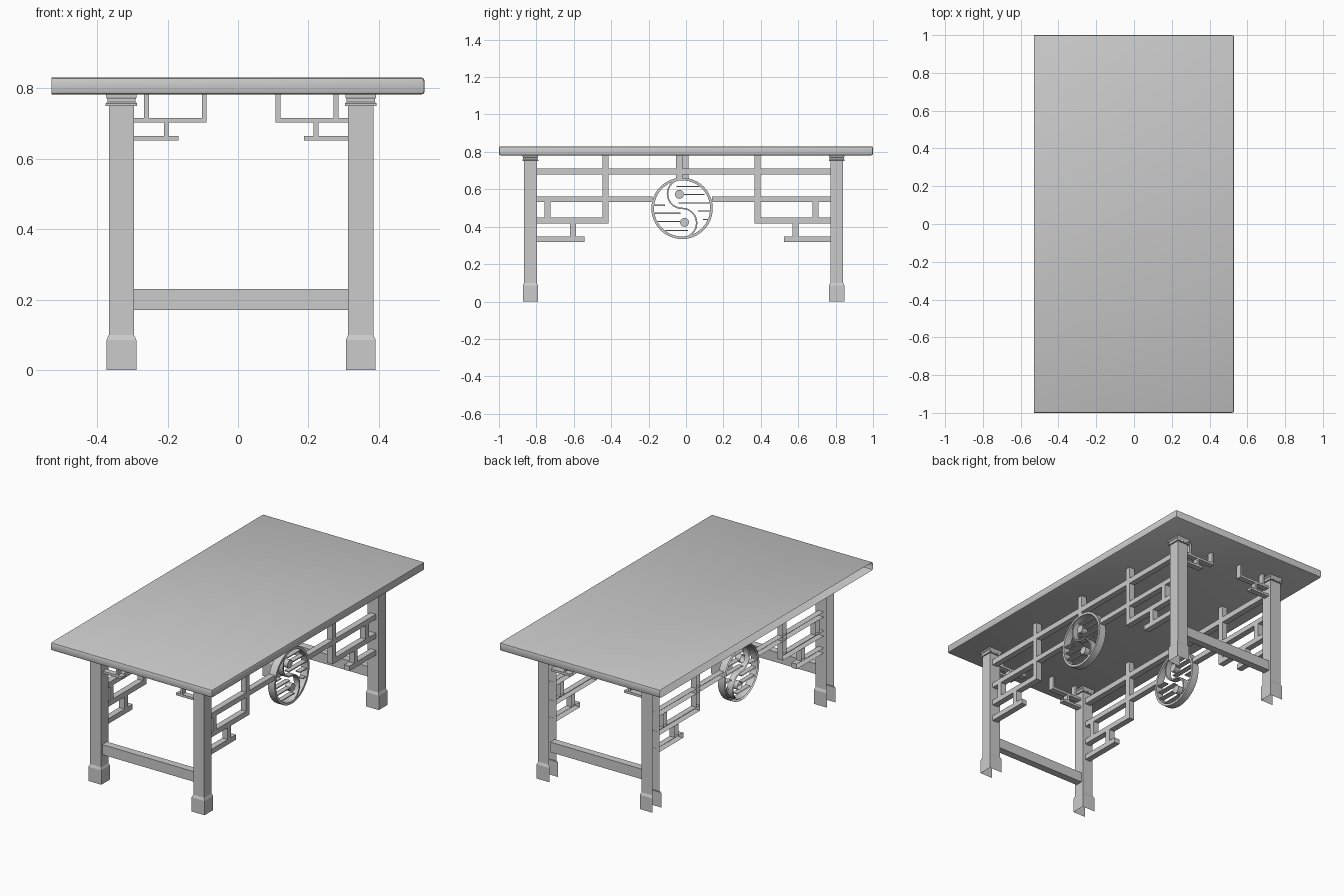
import bpy, bmesh, math
from mathutils import Vector

if "Cube" in bpy.data.objects:
    bpy.data.objects.remove(bpy.data.objects["Cube"])

LEG_X = (-0.331, 0.3485)
LEG_Y = (-0.832, 0.806)


def finish(bm, name, smooth=False):
    # left-facing sides are open throughout the model
    bmesh.ops.recalc_face_normals(bm, faces=bm.faces[:])
    bm.normal_update()
    left = [f for f in bm.faces if f.normal.x < -0.8]
    bmesh.ops.delete(bm, geom=left, context='FACES')
    me = bpy.data.meshes.new(name)
    bm.to_mesh(me)
    bm.free()
    ob = bpy.data.objects.new(name, me)
    bpy.context.collection.objects.link(ob)
    if smooth:
        bpy.context.view_layer.objects.active = ob
        ob.select_set(True)
        bpy.ops.object.shade_smooth_by_angle(angle=math.radians(30))
        ob.select_set(False)


def box(bm, x0, x1, y0, y1, z0, z1):
    vs = bmesh.ops.create_cube(bm, size=1)['verts']
    for v in vs:
        v.co = Vector(((x0 + x1) / 2 + v.co.x * (x1 - x0),
                       (y0 + y1) / 2 + v.co.y * (y1 - y0),
                       (z0 + z1) / 2 + v.co.z * (z1 - z0)))


def strip(bm, outer, inner, x0, x1, closed):
    # band between two (y, z) paths, given depth along x
    rows = [[bm.verts.new((x, y, z)) for x, (y, z) in
             ((x0, o), (x1, o), (x1, i), (x0, i))] for o, i in zip(outer, inner)]
    n = len(rows)
    for k in range(n if closed else n - 1):
        a, b = rows[k], rows[(k + 1) % n]
        for j in range(4):
            bm.faces.new((a[j], a[(j + 1) % 4], b[(j + 1) % 4], b[j]))


def arc(cy, cz, r, a0, a1, n):
    return [(cy + r * math.cos(math.radians(a0 + (a1 - a0) * i / n)),
             cz + r * math.sin(math.radians(a0 + (a1 - a0) * i / n))) for i in range(n + 1)]


# tabletop with eased edges, cut square on the left
bm = bmesh.new()
box(bm, -0.56, 0.53, -1, 1, 0.782, 0.83)
bmesh.ops.bevel(bm, geom=bm.edges[:], offset=0.009, segments=2, profile=0.5, affect='EDGES')
bmesh.ops.bisect_plane(bm, geom=bm.verts[:] + bm.edges[:] + bm.faces[:],
                       plane_co=(-0.53, 0, 0), plane_no=(-1, 0, 0), clear_outer=True)
finish(bm, "tabletop", True)

# legs: square profile with foot block and moulded cap
PROFILE = [(0, .0425), (.085, .0425), (.1, .0358), (.75, .0358), (.75, .0445), (.757, .0445),
           (.761, .040), (.769, .040), (.774, .0435), (.782, .0435)]
for sx, x in zip(("left", "right"), LEG_X):
    for sy, y in zip(("front", "back"), LEG_Y):
        bm = bmesh.new()
        rings = [[bm.verts.new((x + a * h, y + b * h * 0.96, z))
                  for a, b in ((-1, -1), (1, -1), (1, 1), (-1, 1))] for z, h in PROFILE]
        for p, q in zip(rings, rings[1:]):
            for j in range(4):
                bm.faces.new((p[j], p[(j + 1) % 4], q[(j + 1) % 4], q[j]))
        bm.faces.new(rings[-1])
        finish(bm, f"{sy}_{sx}_leg")

# end stretchers and end brackets (mirrored about x = 0.009)
for sy, y in zip(("front", "back"), LEG_Y):
    bm = bmesh.new()
    box(bm, -0.296, 0.314, y - .022, y + .022, 0.17, 0.23)
    finish(bm, sy + "_stretcher")
    for s, side in ((-1, "left"), (1, "right")):
        bm = bmesh.new()
        for u0, u1, z0, z1 in ((.098, .305, .702, .716), (.098, .111, .716, .782),
                               (.262, .276, .716, .782), (.206, .219, .665, .702),
                               (.178, .305, .651, .665)):
            a, b = sorted((0.009 + s * u0, 0.009 + s * u1))
            box(bm, a, b, y - .017, y + .017, z0, z1)
        finish(bm, f"{sy}_{side}_bracket")

# long side panels: lattice (y0, y1, z0, z1) and round medallion
LATTICE = [(-.80, .773, .678, .711),
           (-.80, -.18, .531, .561), (.138, .773, .531, .561),
           (-.80, -.414, .418, .449), (.366, .773, .418, .449),
           (-.80, -.543, .317, .347), (.524, .773, .317, .347),
           (-.446, -.414, .449, .782), (.366, .398, .449, .782),
           (-.757, -.725, .449, .531), (.676, .709, .449, .531),
           (-.62, -.588, .347, .418), (.57, .602, .347, .418)]
SLATS = [(-.05, .075, .615), (-.012, .1, .573), (-.04, .133, .527),
         (-.165, -.03, .472), (-.155, .015, .428), (-.11, .01, .38),
         (-.17, -.112, .515), (.065, .136, .484), (.09, .13, .438)]
CY, CZ = -0.021, 0.498
for side, x, my in (("left", LEG_X[0], -.02), ("right", LEG_X[1], -.053)):
    bm = bmesh.new()
    for r in LATTICE + [(my, my + .033, .655, .782)]:
        box(bm, x - .018, x + .018, *r)
    finish(bm, side + "_lattice")

    bm = bmesh.new()
    strip(bm, arc(CY, CZ, .164, 0, 352.5, 47), arc(CY, CZ, .150, 0, 352.5, 47),
          x - .022, x + .022, True)
    finish(bm, side + "_medallion_ring", True)

    # S-shaped divider: two half circles
    bm = bmesh.new()
    r, t = .078, .004
    o = arc(CY, CZ + r, r + t, 90, 270, 16) + arc(CY, CZ - r, r - t, 90, -90, 16)[1:]
    i = arc(CY, CZ + r, r - t, 90, 270, 16) + arc(CY, CZ - r, r + t, 90, -90, 16)[1:]
    strip(bm, o, i, x - .018, x + .018, False)
    finish(bm, side + "_medallion_curve", True)

    # slats and round studs
    bm = bmesh.new()
    for y0, y1, z in SLATS:
        box(bm, x - .015, x + .015, y0, y1, z - .003, z + .003)
    finish(bm, side + "_medallion_slats")
    bm = bmesh.new()
    for y, z in ((-.035, .573), (-.008, .423)):
        pts = arc(y, z, .024, 0, 337.5, 15)
        a = [bm.verts.new((x - .018, *p)) for p in pts]
        b = [bm.verts.new((x + .018, *p)) for p in pts]
        bm.faces.new(a)
        bm.faces.new(b)
        for k in range(16):
            bm.faces.new((a[k], a[k - 1], b[k - 1], b[k]))
    finish(bm, side + "_medallion_studs", True)
